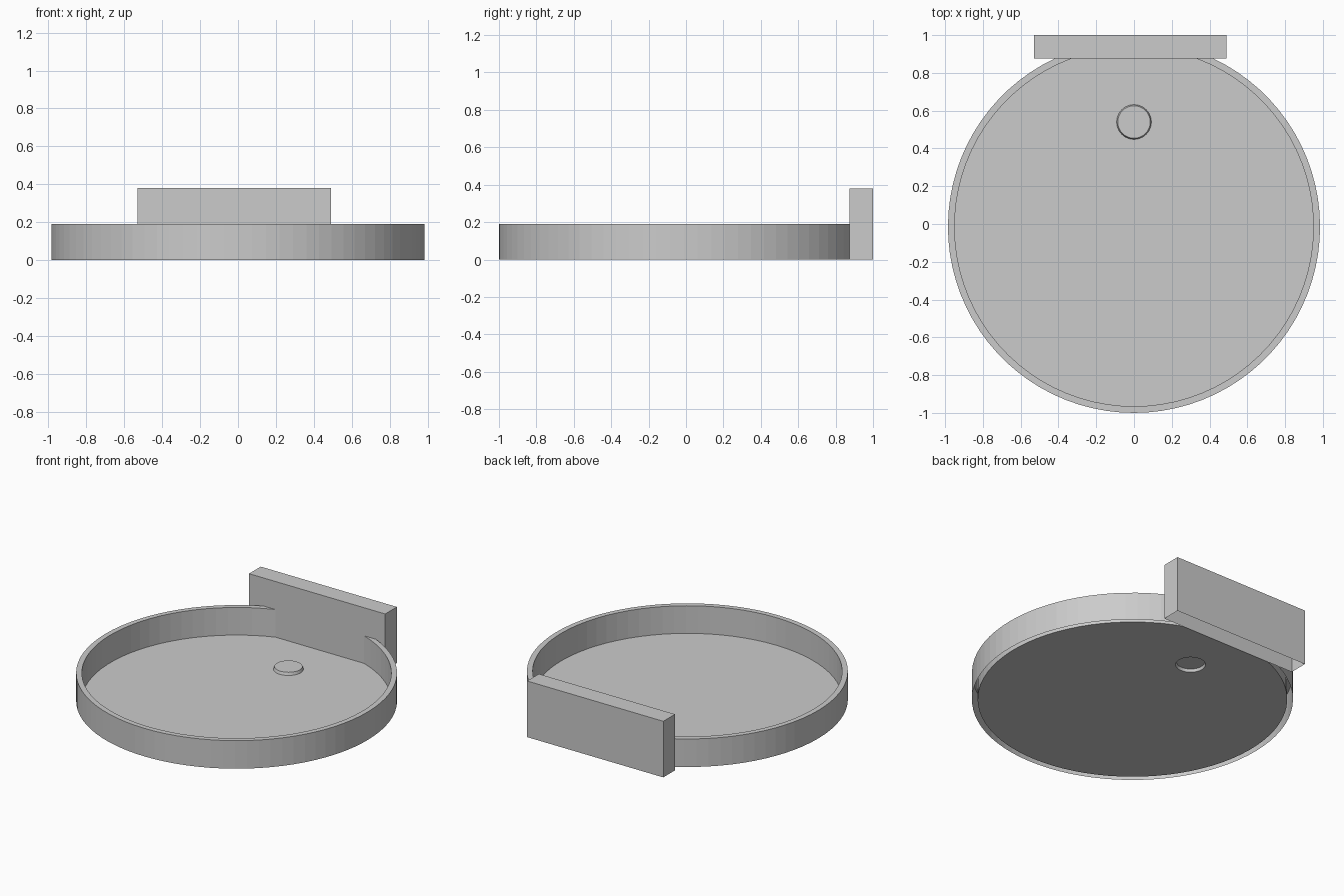
import bpy, bmesh, math

if "Cube" in bpy.data.objects:
    bpy.data.objects.remove(bpy.data.objects["Cube"])

SEG = 72
CY = -0.015        # centre of the round tray
R_OUT, R_IN = 0.985, 0.95
H = 0.19           # rim height
BACK = 0.875       # front face of the back block


def make_object(name, bm):
    mesh = bpy.data.meshes.new(name)
    bm.to_mesh(mesh)
    bm.free()
    obj = bpy.data.objects.new(name, mesh)
    bpy.context.collection.objects.link(obj)
    return obj


def arc(bm, r, z):
    """Open circle that stops where it meets the back block."""
    a = math.asin((BACK - CY) / r)
    start, sweep = math.pi - a, math.pi + 2 * a
    return [bm.verts.new((r * math.cos(start + sweep * i / SEG),
                          CY + r * math.sin(start + sweep * i / SEG), z))
            for i in range(SEG + 1)]


def ring(bm, r, z, y, n=40):
    return [bm.verts.new((r * math.cos(2 * math.pi * i / n),
                          y + r * math.sin(2 * math.pi * i / n), z))
            for i in range(n)]


def skin(bm, a, b, closed=False):
    n = len(a)
    for i in range(n if closed else n - 1):
        j = (i + 1) % n
        bm.faces.new((a[i], a[j], b[j], b[i]))


def loop_edges(bm, vs):
    return [bm.edges.get((v, w)) or bm.edges.new((v, w))
            for v, w in zip(vs, vs[1:] + vs[:1])]


# Tray: outer wall, flat rim, inner wall (hollow underneath)
bm = bmesh.new()
loops = [arc(bm, R_OUT, 0), arc(bm, R_OUT, H), arc(bm, R_IN, H), arc(bm, R_IN, 0.003)]
for a, b in zip(loops, loops[1:]):
    skin(bm, a, b)
make_object("tray_wall", bm)

# Floor with a low raised drain cap
bm = bmesh.new()
edge = arc(bm, R_IN, 0.003)
base = ring(bm, 0.092, 0.003, 0.54)
bmesh.ops.triangle_fill(bm, edges=loop_edges(bm, edge) + loop_edges(bm, base),
                        use_beauty=True, normal=(0, 0, 1))
top = ring(bm, 0.086, 0.022, 0.54)
skin(bm, base, top, closed=True)
bm.faces.new(top)
make_object("floor_with_drain", bm)

# Back block, open underneath
bm = bmesh.new()
bmesh.ops.create_cube(bm, size=1)
for v in bm.verts:
    v.co.x = -0.02 + v.co.x * 1.02
    v.co.y = (BACK + 1) / 2 + v.co.y * (1 - BACK)
    v.co.z = 0.19 + v.co.z * 0.38
bm.normal_update()
bmesh.ops.delete(bm, geom=[f for f in bm.faces if f.normal.z < -0.5], context='FACES_ONLY')
make_object("back_block", bm)
